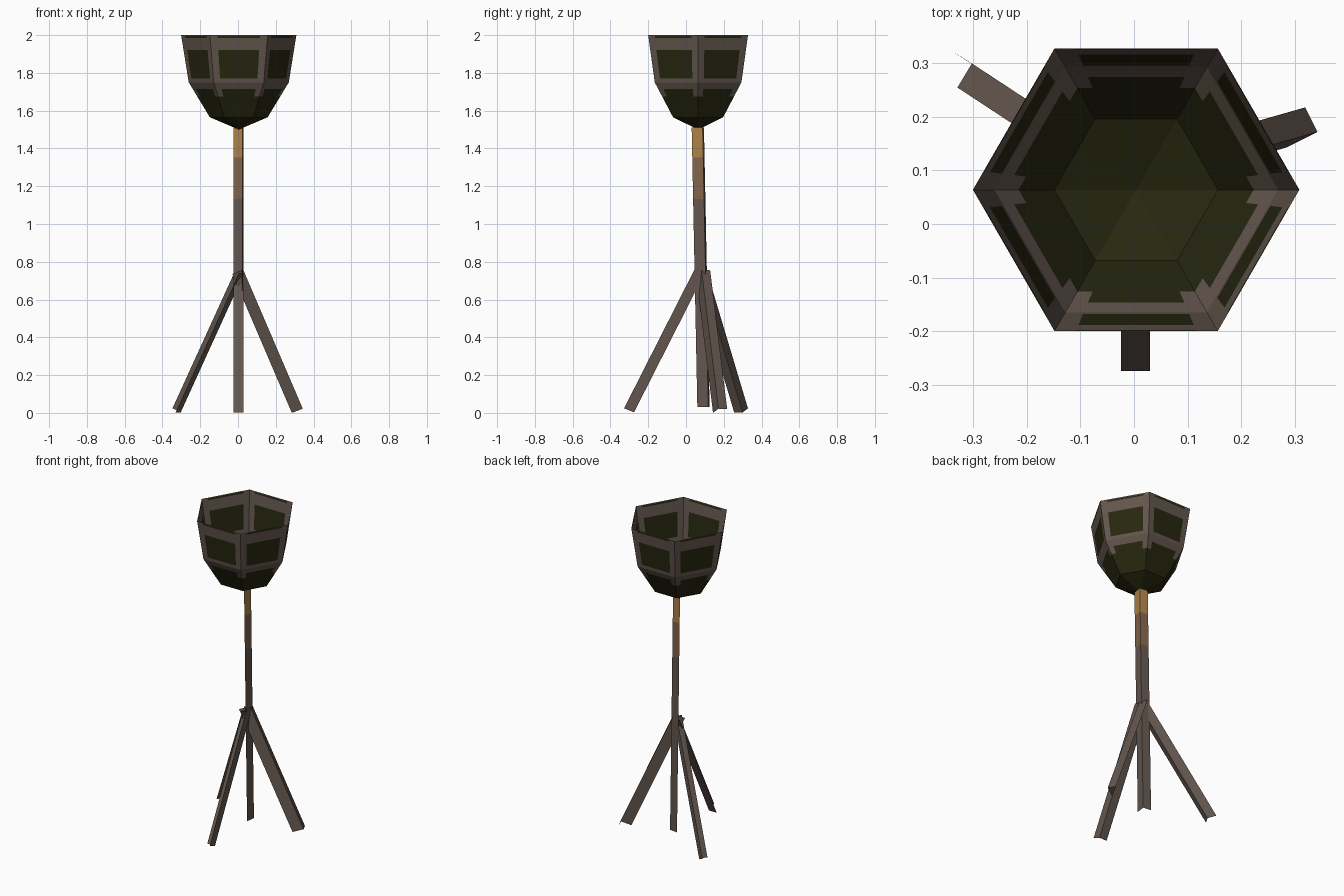
import bpy, bmesh, math
from mathutils import Vector

if "Cube" in bpy.data.objects:
    bpy.data.objects.remove(bpy.data.objects["Cube"])


def material(name, rgb):
    m = bpy.data.materials.new(name)
    m.diffuse_color = (*rgb, 1)
    m.use_nodes = True
    m.node_tree.nodes["Principled BSDF"].inputs["Base Color"].default_value = m.diffuse_color
    return m


BROWN = material("iron_brown", (0.125, 0.093, 0.076))
DARK = material("dark_olive", (0.020, 0.020, 0.005))
TAN = material("heated_tan", (0.42, 0.22, 0.065))
MID = material("warm_brown", (0.22, 0.125, 0.068))


def finish(bm, name, mats):
    bmesh.ops.remove_doubles(bm, verts=bm.verts, dist=0.0001)
    bmesh.ops.recalc_face_normals(bm, faces=bm.faces)
    me = bpy.data.meshes.new(name)
    bm.to_mesh(me)
    bm.free()
    for m in mats:
        me.materials.append(m)
    ob = bpy.data.objects.new(name, me)
    bpy.context.collection.objects.link(ob)
    return ob


def angle_iron(name, section, along, stops=(0, 1), mats=(BROWN,)):
    """Thin L profile: three section points swept along a vector, one material per stretch."""
    bm = bmesh.new()
    along = Vector(along)
    rings = [[bm.verts.new(Vector(p) + along * t) for p in section] for t in stops]
    for k in range(len(stops) - 1):
        a, b = rings[k], rings[k + 1]
        for i in range(2):
            f = bm.faces.new((a[i], a[i + 1], b[i + 1], b[i]))
            f.material_index = k
    return finish(bm, name, mats)


# Hexagonal basket: open top, framed panels, pointed bottom
CX, CY = 0.004, 0.064
KEYS = [(2.0, 0.305), (1.75, 0.265), (1.565, 0.153)]
ROWS = [2.0, 1.995, 1.985, 1.92, 1.77, 1.75, 1.715, 1.675, 1.565]
COLS = [0, 0.13, 0.87, 1]


def radius(z):
    for (z0, r0), (z1, r1) in zip(KEYS, KEYS[1:]):
        if z >= z1:
            return r0 + (r1 - r0) * (z0 - z) / (z0 - z1)
    return KEYS[-1][1]


def wall_point(side, t, z):
    a, b = (Vector((math.cos(math.radians(60 * s)), math.sin(math.radians(60 * s)), 0))
            for s in (side, side + 1))
    return a.lerp(b, t) * radius(z) + Vector((CX, CY, z))


bm = bmesh.new()
for side in range(6):
    for r in range(len(ROWS) - 1):
        for c in range(3):
            corners = [(c, r), (c, r + 1), (c + 1, r + 1), (c + 1, r)]
            f = bm.faces.new([bm.verts.new(wall_point(side, COLS[i], ROWS[j])) for i, j in corners])
            middle = c == 1
            f.material_index = int((middle and r in (1, 3, 6)) or r == 7)
    # pointed bottom
    for c in range(3):
        tri = [wall_point(side, COLS[c], 1.565), Vector((CX, CY, 1.5)),
               wall_point(side, COLS[c + 1], 1.565)]
        bm.faces.new([bm.verts.new(p) for p in tri]).material_index = 1
finish(bm, "basket", [BROWN, DARK])

# Leaning pole with heat-tinted upper end
angle_iron("pole", [(0.022, 0.06, 0.03), (0.03, 0.118, 0.03), (-0.024, 0.125, 0.03)],
           (0, -0.03, 1.48), (0, 0.745, 0.893, 1), (BROWN, MID, TAN))

# Three tripod legs
angle_iron("front_leg", [(-0.024, -0.275, 0.003), (0.03, -0.275, 0.003), (0.03, -0.328, 0.024)],
           (0, 0.373, 0.735))
angle_iron("right_leg", [(0.32, 0.218, 0.02), (0.343, 0.172, 0.022), (0.285, 0.143, 0.0)],
           (-0.315, -0.09, 0.735))
angle_iron("left_leg", [(-0.33, 0.255, 0.003), (-0.303, 0.30, 0.003), (-0.347, 0.328, 0.024)],
           (0.335, -0.22, 0.735))
